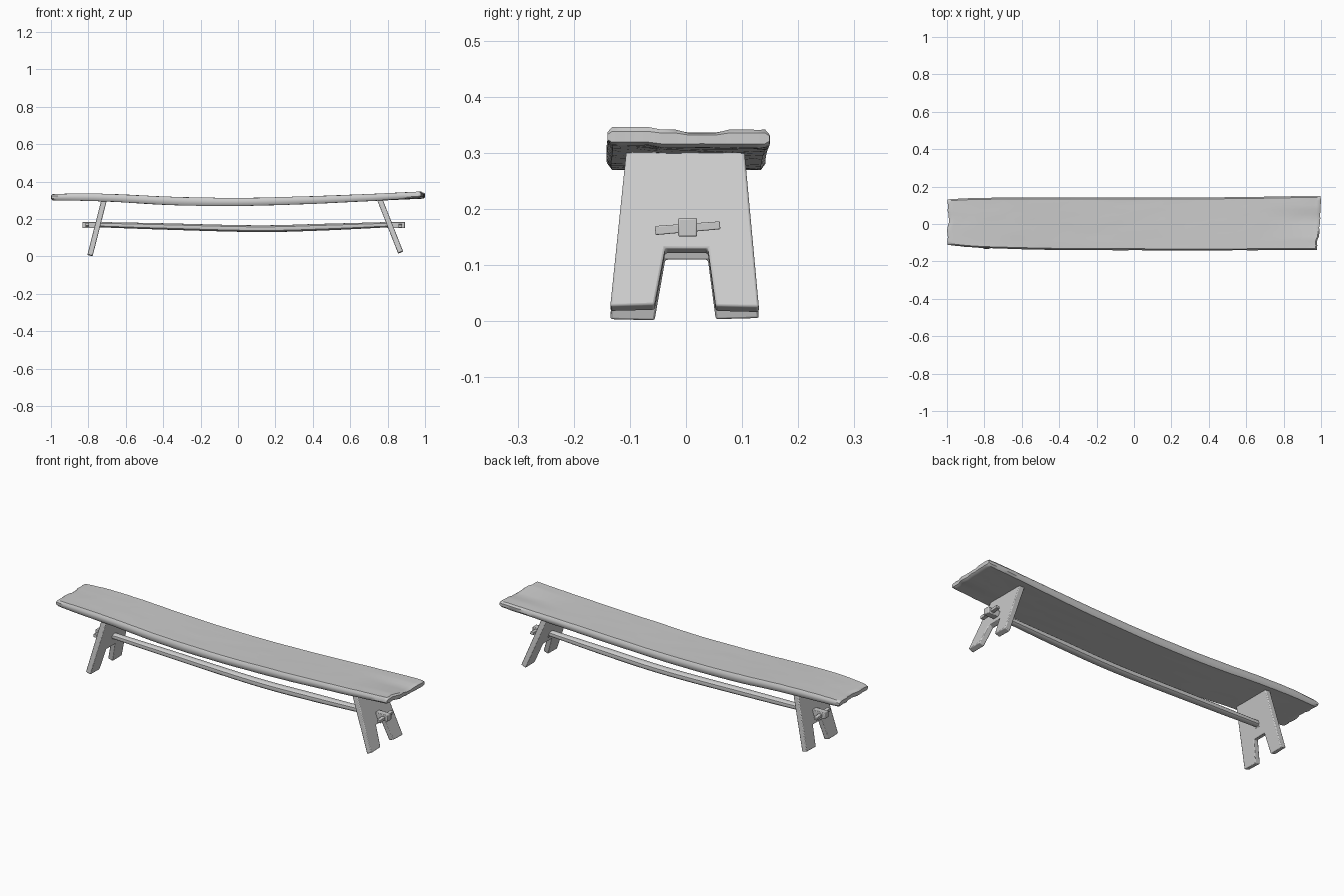
import bpy, bmesh, math, random
from mathutils import Vector, Matrix

random.seed(4)
cube = bpy.data.objects.get("Cube")
if cube:
    bpy.data.objects.remove(cube, do_unlink=True)

wood = bpy.data.materials.new("grey wood")
wood.use_nodes = True
GREY = (0.6, 0.6, 0.6, 1)
wood.diffuse_color = GREY
wood.node_tree.nodes["Principled BSDF"].inputs["Base Color"].default_value = GREY


def finish(name, bm, bevel=0.0, angle=35):
    bmesh.ops.recalc_face_normals(bm, faces=bm.faces)
    mesh = bpy.data.meshes.new(name)
    bm.to_mesh(mesh)
    bm.free()
    mesh.materials.append(wood)
    ob = bpy.data.objects.new(name, mesh)
    bpy.context.collection.objects.link(ob)
    if bevel:
        mod = ob.modifiers.new("worn edges", "BEVEL")
        mod.width, mod.segments = bevel, 2
    bpy.ops.object.select_all(action="DESELECT")
    ob.select_set(True)
    bpy.context.view_layer.objects.active = ob
    bpy.ops.object.shade_smooth_by_angle(angle=math.radians(angle))
    return ob


def spline(stations, steps):
    """Smooth curve through the station tuples."""
    pts = [Vector(s) for s in stations]
    pts = [2 * pts[0] - pts[1]] + pts + [2 * pts[-1] - pts[-2]]
    out = []
    for a, b, c, d in zip(pts, pts[1:], pts[2:], pts[3:]):
        for i in range(steps):
            t = i / steps
            out.append(0.5 * (2 * b + (c - a) * t + (2 * a - 5 * b + 4 * c - d) * t * t
                              + (3 * b - a - 3 * c + d) * t ** 3))
    return out + [pts[-2]]


def loft(bm, rings):
    loops = [[bm.verts.new(p) for p in ring] for ring in rings]
    for a, b in zip(loops, loops[1:]):
        for i in range(len(a)):
            j = (i + 1) % len(a)
            bm.faces.new((a[i], a[j], b[j], b[i]))
    return loops


# Seat: sagging plank; stations are x, front y, back y, bottom z, top z
seat_stations = [(-1, -.112, .132, .300, .332), (-.85, -.126, .139, .298, .336),
                 (-.65, -.133, .141, .291, .332), (-.35, -.139, .142, .274, .318),
                 (0, -.140, .142, .270, .312), (.35, -.142, .142, .279, .320),
                 (.65, -.140, .145, .293, .331), (.88, -.139, .149, .304, .339),
                 (1, -.140, .149, .309, .341)]
COLS = 12
left_rag = [random.uniform(0, .012) for _ in range(COLS + 1)]
right_rag = [.022, .020, .022, .012, .008, .010, .006, .004, .005, .002, .002, 0, .002]


def seat_ring(s):
    x, front, back, low, high = s
    mid, half = (low + high) / 2, (high - low) / 2
    near_end = max(0, (x - .7) / .3)

    def point(k, side):
        u = k / COLS
        y = front + (back - front) * u
        if k in (0, COLS):
            y += .008 if k == 0 else -.008
        shift = max(0, -.9 - x) / .1 * left_rag[k] - max(0, x - .9) / .1 * right_rag[k]
        lift = near_end * (.005 if u < .28 else -.003 if .45 < u < .7 else 0)
        pinch = near_end * (.003 if .45 < u < .7 else 0)
        wobble = random.uniform(-.0006, .0006)
        return (x + shift, y, mid + side * (half - pinch) + lift + wobble)

    top = [point(k, 1) for k in range(COLS + 1)]
    bottom = [point(k, -1) for k in range(COLS, -1, -1)]
    shift = top[0][0], top[-1][0]
    bump = random.uniform(-.001, .001)
    # rounded long edges
    right_edge = [(shift[1], back, mid + half * f) for f in (.45, -.45)]
    left_edge = [(shift[0], front + bump, mid + half * f + near_end * .004) for f in (-.45, .45)]
    return top + right_edge + bottom + left_edge


bm = bmesh.new()
loops = loft(bm, [seat_ring(s) for s in spline(seat_stations, 5)])
n = len(loops[0])
for loop, sign in ((loops[0], -1), (loops[-1], 1)):
    # worn lip then a cap made of strips across the thickness
    centre = sum((v.co.z for v in loop)) / n
    lip = [bm.verts.new(v.co) for v in loop]
    for v, w in zip(loop, lip):
        v.co.x -= sign * .008
        w.co.z = centre + (w.co.z - centre) * .6
    for i in range(n):
        j = (i + 1) % n
        bm.faces.new((loop[i], loop[j], lip[j], lip[i]))
    for k in range(COLS):
        bm.faces.new((lip[k], lip[k + 1], lip[2 * COLS + 2 - k], lip[2 * COLS + 3 - k]))
    bm.faces.new((lip[COLS], lip[COLS + 1], lip[COLS + 2], lip[COLS + 3]))
    bm.faces.new((lip[2 * COLS + 3], lip[2 * COLS + 4], lip[2 * COLS + 5], lip[0]))
finish("seat_plank", bm, angle=40)


# Legs: notched slabs leaning outwards
def leg(name, top, foot, notch_z, foot_dip):
    outline = [(-.105, top[1]), (.103, top[1]), (.130, foot[1] - foot_dip / 2), (.053, foot[1]),
               (.039, notch_z), (-.037, notch_z), (-.056, foot[1] + foot_dip / 2),
               (-.135, foot[1])]
    slope = (top[0] - foot[0]) / (top[1] - foot[1])
    lean = Vector((1, 0, -slope)).normalized() * .0145
    bm = bmesh.new()
    rings = []
    for sign in (-1, 1):
        rings.append([Vector((foot[0] + slope * (z - foot[1]), y, z)) + lean * sign
                      for y, z in outline])
    for loop in loft(bm, rings):
        bm.faces.new(loop)
    finish(name, bm, .004)


leg("right_leg", (-.715, .305), (-.791, .006), .112, -.004)
leg("left_leg", (.755, .312), (.869, .022), .125, .004)

# Rail: sagging rounded bar between the legs; stations are x, z, half height
rail_stations = [(-.76, .170, .014), (-.4, .160, .017), (.1, .148, .018),
                 (.45, .156, .018), (.82, .170, .014)]
bm = bmesh.new()
rings = []
for x, z, r in spline(rail_stations, 6):
    ring = []
    for i in range(12):
        a = math.tau * i / 12
        sq = 1 / max(abs(math.cos(a)), abs(math.sin(a))) ** .5
        ring.append((x, .003 + r * 1.2 * sq * math.cos(a), z + r * sq * math.sin(a)))
    rings.append(ring)
loops = loft(bm, rings)
bm.faces.new(loops[0])
bm.faces.new(loops[-1])
finish("stretcher_rail", bm)


def block(name, centre, size, tilt=0, bevel=.003, taper=1):
    bm = bmesh.new()
    bmesh.ops.create_cube(bm, size=1)
    for v in bm.verts:
        if v.co.y < 0:
            v.co.z *= taper
    place = Matrix.Translation(centre) @ Matrix.Rotation(tilt, 4, "X")
    bmesh.ops.transform(bm, matrix=place @ Matrix.Diagonal((*size, 1)), verts=bm.verts)
    finish(name, bm, bevel)


# Tenons poking through the legs, each locked by a tilted peg
for side, x, peg_x, tilt in (("right", -.785, -.806, -.08), ("left", .845, .868, .08)):
    block(side + "_tenon", (x, .003, .167), (.095, .034, .033))
    block(side + "_peg", (peg_x, .003, .166), (.020, .116, .014), tilt, .002, 1.15)
